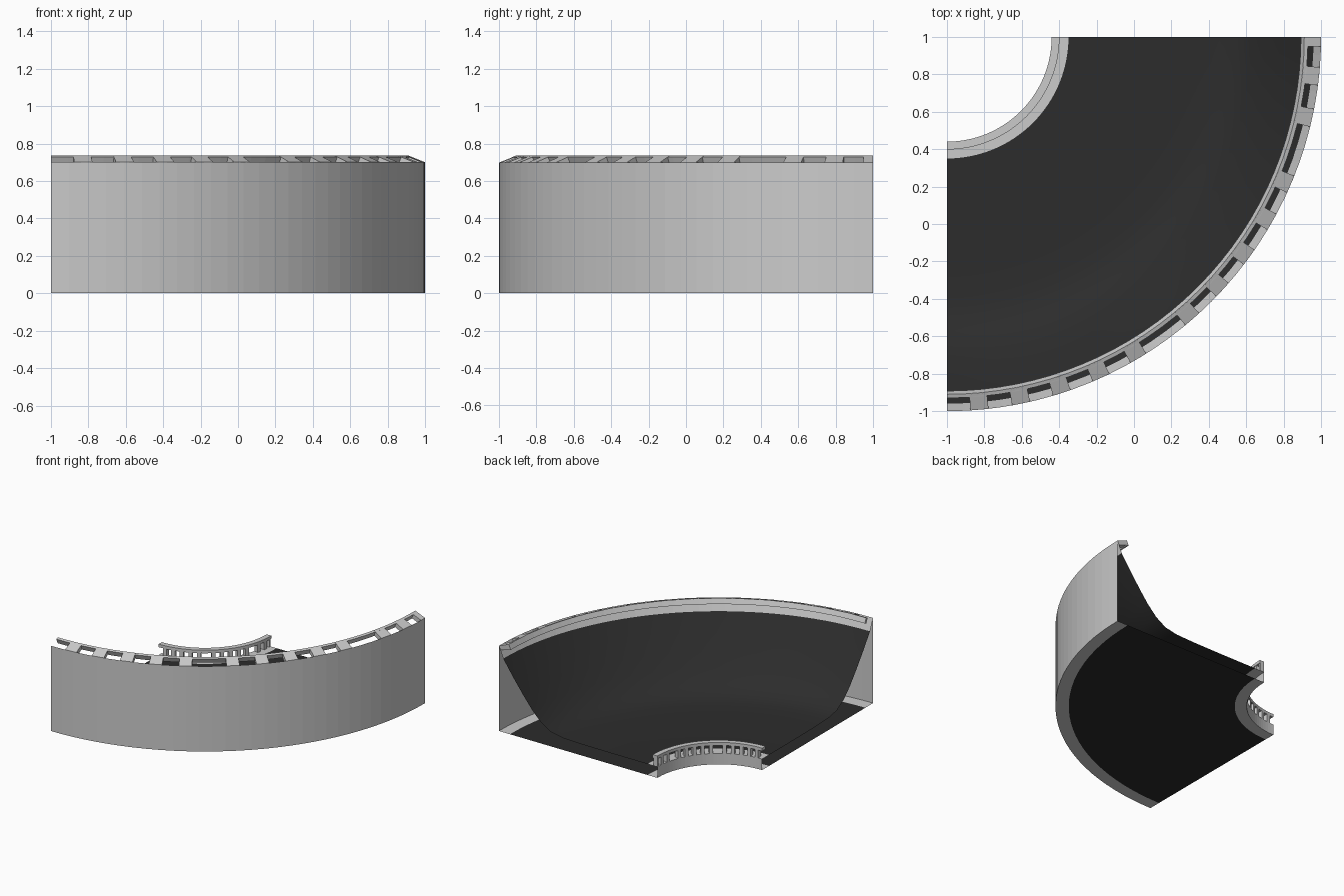
import bpy, bmesh
from math import sin, cos, radians

if "Cube" in bpy.data.objects:
    bpy.data.objects.remove(bpy.data.objects["Cube"])

CX, CY = -1.0, 1.0          # centre of the bend
SEG = 32

tarmac = bpy.data.materials.new("tarmac")
tarmac.diffuse_color = (0.025, 0.025, 0.025, 1)
tarmac.use_nodes = True
tarmac.node_tree.nodes["Principled BSDF"].inputs["Base Color"].default_value = tarmac.diffuse_color


def add_sweep(bm, profile, a0, a1, n, closed):
    """Sweep an (r, z) profile round the bend between two angles."""
    rings = []
    for i in range(n + 1):
        a = radians(a0 + (a1 - a0) * i / n)
        rings.append([bm.verts.new((CX + r * sin(a), CY - r * cos(a), z))
                      for r, z in profile])
    k = len(profile)
    for p, q in zip(rings, rings[1:]):
        for j in range(k if closed else k - 1):
            m = (j + 1) % k
            bm.faces.new((p[j], p[m], q[m], q[j]))
    if closed:
        bm.faces.new(rings[0])
        bm.faces.new(rings[-1][::-1])


def make(name, profile, spans=((0, 90, SEG),), closed=False, mat=None, smooth=False):
    bm = bmesh.new()
    for a0, a1, n in spans:
        add_sweep(bm, profile, a0, a1, n, closed)
    bmesh.ops.recalc_face_normals(bm, faces=bm.faces)
    me = bpy.data.meshes.new(name)
    bm.to_mesh(me)
    bm.free()
    ob = bpy.data.objects.new(name, me)
    bpy.context.collection.objects.link(ob)
    if mat:
        me.materials.append(mat)
    for p in me.polygons:
        p.use_smooth = smooth
    return ob


# Grey side walls with their bottom flanges and top kerb strips
make("outer_wall", [(1.90, 0), (2.0, 0), (2.0, 0.70), (1.96, 0.605)])
make("inner_wall", [(0.65, 0), (0.56, 0), (0.56, 0.09), (0.65, 0.09)])

# Banked road surface and flat underside
make("road_surface",
     [(0.65, 0.09), (1.0, 0.09), (1.25, 0.092), (1.42, 0.098), (1.53, 0.12),
      (1.62, 0.175), (1.70, 0.255), (1.78, 0.355), (1.87, 0.475), (1.96, 0.605)],
     mat=tarmac, smooth=True)
make("base_plate", [(0.65, 0), (1.90, 0)], mat=tarmac)

# Barrier posts: groups at even spacing, with two wider gaps
posts = [5 + 6.45 * i for i in range(5)]
posts += [41 + 6.45 * i for i in range(5)]
posts += [77.5, 83.95]
spans = [(a - 1.4, a + 1.4, 1) for a in posts] + [(88.5, 90, 1)]
make("outer_posts", [(2.0, 0.70), (1.912, 0.735), (1.898, 0.70), (1.986, 0.668)],
     spans, closed=True)
make("inner_posts", [(0.56, 0.09), (0.56, 0.16), (0.597, 0.16), (0.597, 0.09)],
     spans, closed=True)

# Barrier rails
make("outer_rail", [(1.93, 0.728), (1.91, 0.735), (1.892, 0.695), (1.912, 0.688)], closed=True)
make("inner_rail", [(0.56, 0.155), (0.56, 0.18), (0.602, 0.18), (0.602, 0.155)], closed=True)
